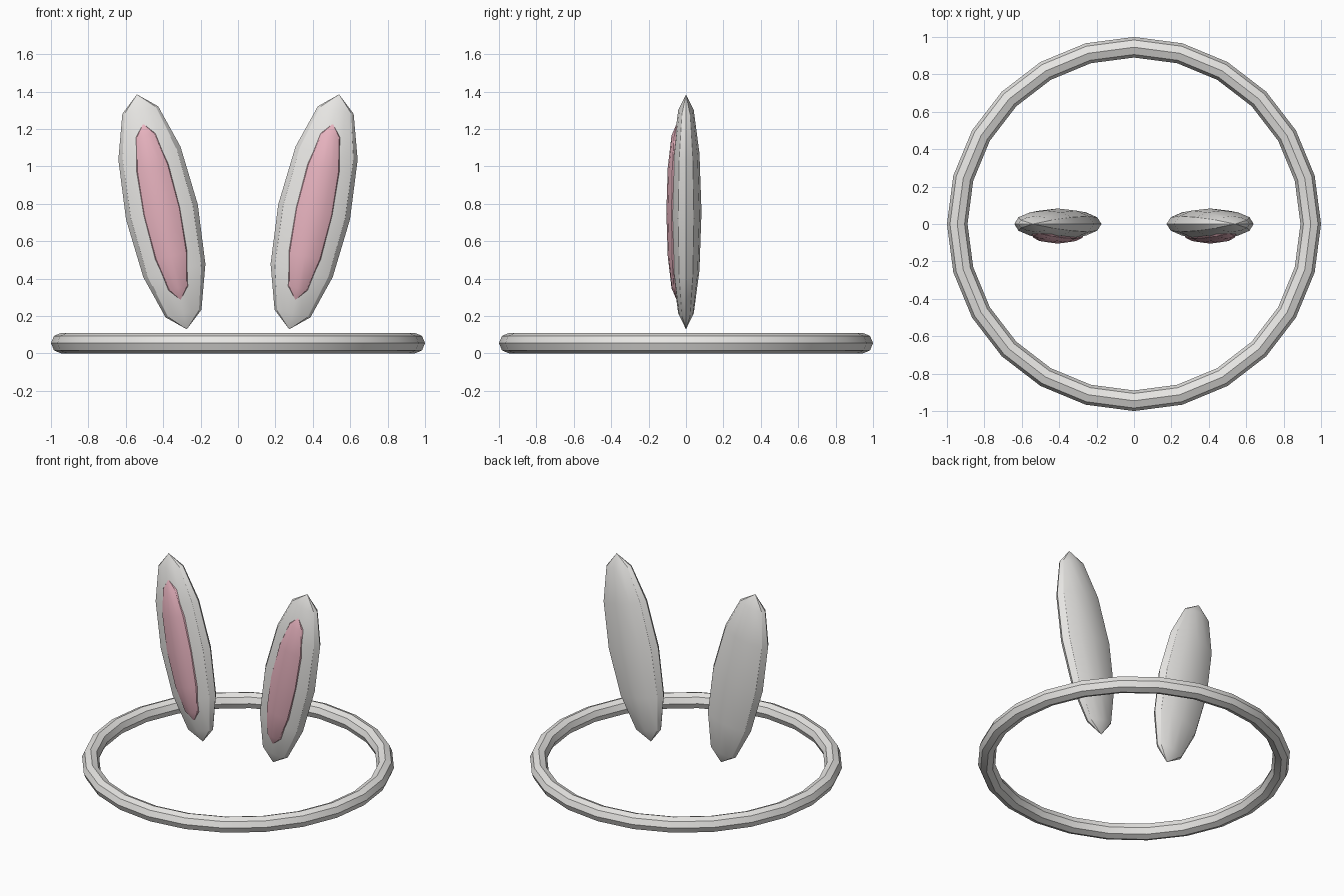
import bpy
import math

cube = bpy.data.objects.get("Cube")
if cube:
    bpy.data.objects.remove(cube, do_unlink=True)


def make_material(name, rgb):
    mat = bpy.data.materials.new(name)
    mat.use_nodes = True
    mat.diffuse_color = (*rgb, 1)
    mat.node_tree.nodes["Principled BSDF"].inputs["Base Color"].default_value = (*rgb, 1)
    return mat


white = make_material("soft_white", (0.80, 0.79, 0.77))
pink = make_material("inner_ear_pink", (0.80, 0.45, 0.52))


def finish(name, mat):
    obj = bpy.context.object
    obj.name = name
    obj.data.name = name
    obj.data.materials.append(mat)
    bpy.ops.object.shade_smooth_by_angle(angle=math.radians(30))
    return obj


def ellipsoid(name, mat, location, radii, tilt):
    """Low-poly sphere stretched along its pole axis and tilted sideways."""
    bpy.ops.mesh.primitive_uv_sphere_add(
        segments=12, ring_count=6, radius=1, location=location,
        rotation=(0, tilt, 0), scale=radii)
    return finish(name, mat)


# Headband: flat-lying ring with an octagonal section
bpy.ops.mesh.primitive_torus_add(
    major_segments=24, minor_segments=8,
    major_radius=0.945, minor_radius=0.055, location=(0, 0, 0.055))
finish("headband", white)

# Ears lean outward; each has a pink inner shell bulging from its front
for side, sign in (("left", 1), ("right", -1)):
    tilt = sign * math.radians(12)
    x, z = sign * 0.407, 0.757
    ellipsoid(side + "_ear", white, (x, 0, z), (0.196, 0.083, 0.642), tilt)
    ellipsoid(side + "_inner_ear", pink, (x, -0.05, z), (0.11, 0.055, 0.482), tilt)
